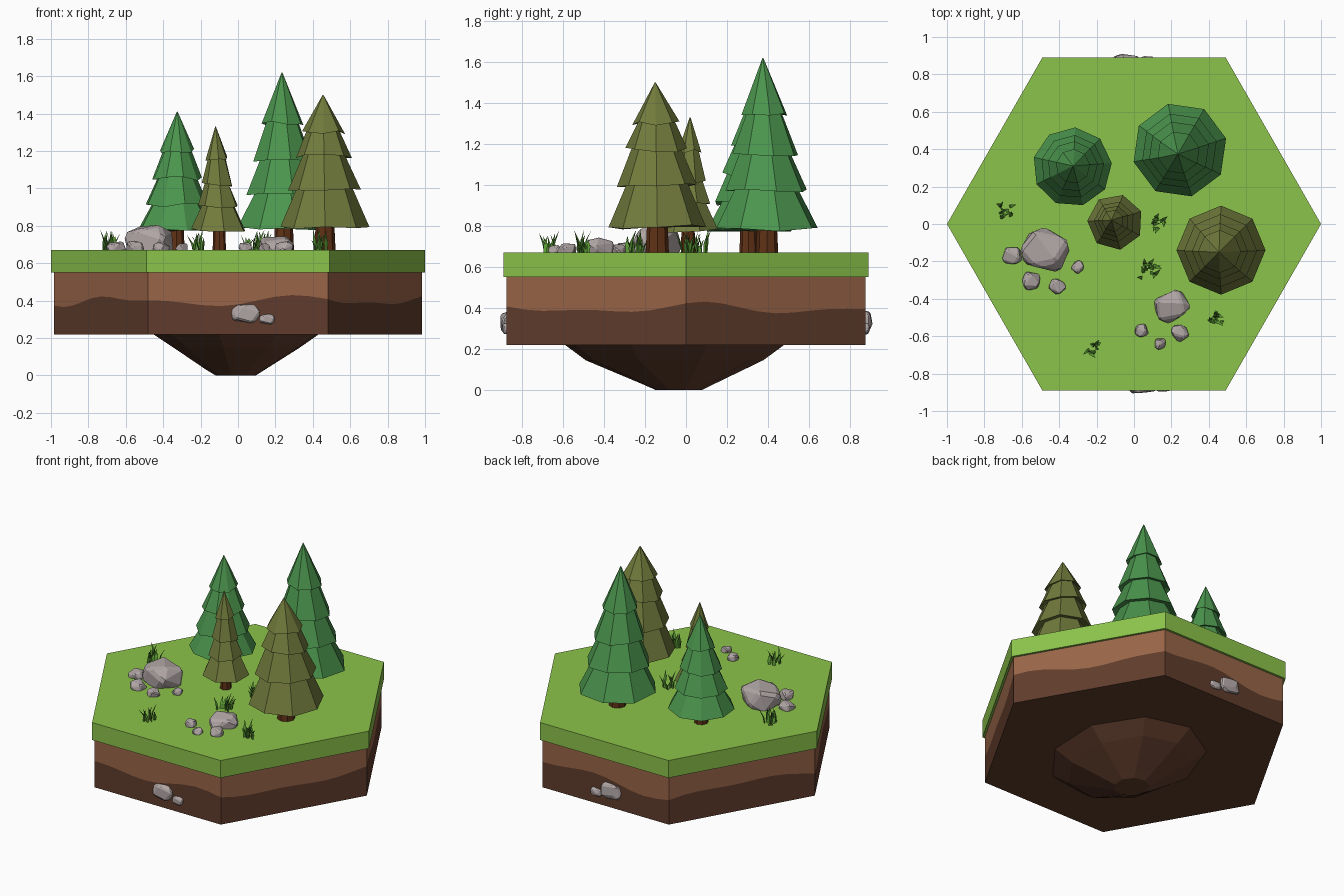
import bpy, bmesh, math, random
from mathutils import Vector

if "Cube" in bpy.data.objects:
    bpy.data.objects.remove(bpy.data.objects["Cube"])

random.seed(7)
TAU = math.tau


def material(name, rgb):
    m = bpy.data.materials.new(name)
    m.diffuse_color = (*rgb, 1)
    m.use_nodes = True
    m.node_tree.nodes["Principled BSDF"].inputs["Base Color"].default_value = m.diffuse_color
    return m


TURF = material("turf green", (0.26, 0.55, 0.07))
SOIL = material("light soil", (0.32, 0.13, 0.065))
DEEP = material("deep soil", (0.118, 0.046, 0.025))
STONE = material("stone", (0.44, 0.38, 0.38))
PINE = material("pine green", (0.07, 0.30, 0.075))
OLIVE = material("olive needles", (0.165, 0.195, 0.045))
BARK = material("bark", (0.115, 0.031, 0.008))
BLADE = material("blade green", (0.10, 0.32, 0.035))


def finish(bm, name, mat):
    bmesh.ops.recalc_face_normals(bm, faces=bm.faces)
    me = bpy.data.meshes.new(name)
    bm.to_mesh(me)
    bm.free()
    me.materials.append(mat)
    ob = bpy.data.objects.new(name, me)
    bpy.context.collection.objects.link(ob)
    return ob


def add_loft(bm, rings, bottom=True, top=True):
    """Skin rings of points, listed from bottom to top."""
    rows = [[bm.verts.new(p) for p in r] for r in rings]
    n = len(rows[0])
    for a, b in zip(rows, rows[1:]):
        for i in range(n):
            j = (i + 1) % n
            bm.faces.new((a[i], a[j], b[j], b[i]))
    if bottom:
        bm.faces.new(rows[0][::-1])
    if top:
        bm.faces.new(rows[-1])


def loft(name, mat, rings, bottom=True, top=True):
    bm = bmesh.new()
    add_loft(bm, rings, bottom, top)
    return finish(bm, name, mat)


def circle(cx, cy, rx, ry, z, n, phase=0.0):
    return [(cx + rx * math.cos(TAU * i / n + phase),
             cy + ry * math.sin(TAU * i / n + phase), z) for i in range(n)]


# Hexagonal slab outline, with extra points along each side
CORNERS = [Vector(c) for c in ((1, 0), (.49, .89), (-.49, .89), (-1, 0), (-.49, -.89), (.49, -.89))]


def hexagon(scale, height, per_side=1):
    pts = []
    for k in range(6):
        a, b = CORNERS[k], CORNERS[(k + 1) % 6]
        for s in range(per_side):
            p = a.lerp(b, s / per_side) * scale
            t = (k + s / per_side) / 6
            pts.append((p.x, p.y, height(t) if callable(height) else height))
    return pts


def wave(t):
    return .398 + .02 * math.sin(TAU * 5 * t + 1.2) + .013 * math.sin(TAU * 9 * t + .5)


loft("turf_slab", TURF, [hexagon(1, .55), hexagon(1, .67)])
loft("upper_soil", SOIL, [hexagon(.983, wave, 10), hexagon(.983, .56, 10)], False, True)
loft("lower_soil", DEEP, [hexagon(.983, .22, 10), hexagon(.983, wave, 10)], True, False)

# Tapered underside
loft("underside_root", DEEP, [
    circle(-.01, -.035, .11, .115, 0, 9, .3),
    circle(-.01, -.04, .16, .18, .03, 9, .3),
    circle(0, -.06, .34, .44, .145, 9, .3),
    circle(0, -.06, .46, .55, .225, 9, .3)], True, False)


# Trees: zigzag tiered crown plus trunk
def tree(name, mat, base, apex, tiers, trunk_r, n, phase):
    bx, by = base
    ax, ay, az = apex
    zb = tiers[-1][0]

    def ring(r, z, wob):
        f = (z - zb) / (az - zb)
        return [(x, y, h + random.uniform(-wob, wob)) for x, y, h in
                circle(bx + (ax - bx) * f, by + (ay - by) * f, r, r, z, n, phase)]

    rings = [ring(.002, az, 0)]
    for k, (z, r) in enumerate(tiers):
        rim = ring(r, z, .012)
        rings.append(rim)
        if k < len(tiers) - 1:
            rings.append([(x, y, h + .012) for (x, y, _), (_, _, h) in
                          zip(ring(r * .76, z, 0), rim)])
    loft(name + "_crown", mat, rings[::-1])
    loft(name + "_trunk", BARK, [circle(bx, by, trunk_r, trunk_r, .66, 8),
                                 circle(bx, by, trunk_r * .85, trunk_r * .85, zb + .05, 8)])


tree("tall_pine", PINE, (.245, .395), (.235, .375, 1.62),
     [(1.35, .115), (1.15, .165), (.97, .205), (.785, .255)], .055, 8, .25)
tree("left_pine", PINE, (-.33, .305), (-.325, .31, 1.41),
     [(1.20, .092), (1.05, .135), (.91, .17), (.785, .212)], .045, 9, .1)
tree("small_olive_tree", OLIVE, (-.10, .01), (-.12, .02, 1.33),
     [(1.16, .06), (1.02, .085), (.90, .11), (.775, .15)], .036, 7, .4)
tree("large_olive_tree", OLIVE, (.465, -.14), (.455, -.15, 1.50),
     [(1.30, .115), (1.17, .15), (.995, .195), (.795, .238)], .057, 8, .0)


# Stones: chunky convex hulls with chamfered edges
def stone(name, centre, size, turn=0.0, count=12, power=.6):
    bm = bmesh.new()
    for i in range(count):
        z = 1 - 2 * (i + .5) / count
        a = i * 2.39996 + random.uniform(-.25, .25)
        r = math.sqrt(1 - z * z)
        p = [math.copysign(abs(c) ** power, c) for c in (r * math.cos(a), r * math.sin(a), z)]
        bm.verts.new([c * s for c, s in zip(p, size)])
    hull = bmesh.ops.convex_hull(bm, input=bm.verts)
    loose = [v for v in bm.verts if not v.link_faces]
    bmesh.ops.delete(bm, geom=loose, context='VERTS')
    bmesh.ops.dissolve_limit(bm, angle_limit=.35, verts=bm.verts, edges=bm.edges)
    ob = finish(bm, name, STONE)
    ob.location = centre
    ob.rotation_euler.z = turn
    bev = ob.modifiers.new("chamfer", 'BEVEL')
    bev.width = min(size) * .18
    bev.segments = 1
    return ob


stone("large_boulder", (-.475, -.14, .715), (.135, .12, .095), -.4)
stone("front_boulder", (.20, -.44, .685), (.10, .085, .062), .5)
for i, (x, y, r, h) in enumerate([(-.65, -.17, .058, .04), (-.55, -.305, .058, .045),
                                  (-.41, -.335, .048, .035), (-.30, -.23, .038, .03),
                                  (.245, -.58, .052, .04), (.04, -.57, .042, .035),
                                  (.14, -.64, .036, .03)]):
    stone(f"pebble_{i + 1}", (x, y, .68), (r, r * .9, h), i * 1.3, 10)

# Stones set into the front and back soil walls
stone("front_wall_stone", (.04, -.87, .33), (.085, .04, .058))
stone("front_wall_pebble", (.155, -.87, .30), (.048, .03, .032))
stone("back_wall_stone", (-.045, .87, .335), (.085, .04, .058))
stone("back_wall_pebble", (.07, .87, .30), (.048, .03, .032))


# Grass tufts: bent three-sided blades
def tuft(name, x, y, spread, blades):
    bm = bmesh.new()
    for _ in range(blades):
        a = random.uniform(0, TAU)
        out = Vector((math.cos(a), math.sin(a), 0))
        side = Vector((-out.y, out.x, 0))
        root = Vector((x + random.uniform(-1, 1) * spread * .5,
                       y + random.uniform(-1, 1) * spread * .5, .665))
        h = random.uniform(.055, .115)
        lean = random.uniform(.015, .045)
        rings = []
        for t, w in ((0, .008), (.5, .010), (1, .0008)):
            c = root + out * lean * t * t + Vector((0, 0, h * t))
            rings.append([c - side * w, c + side * w, c + out * w * .6])
        add_loft(bm, rings)
    finish(bm, name, BLADE)


for i, (x, y, s, b) in enumerate([(-.69, .065, .07, 12), (.13, .015, .065, 11),
                                  (.08, -.25, .075, 13), (.44, -.50, .065, 12),
                                  (-.21, -.66, .055, 9)]):
    tuft(f"grass_tuft_{i + 1}", x, y, s, b)
